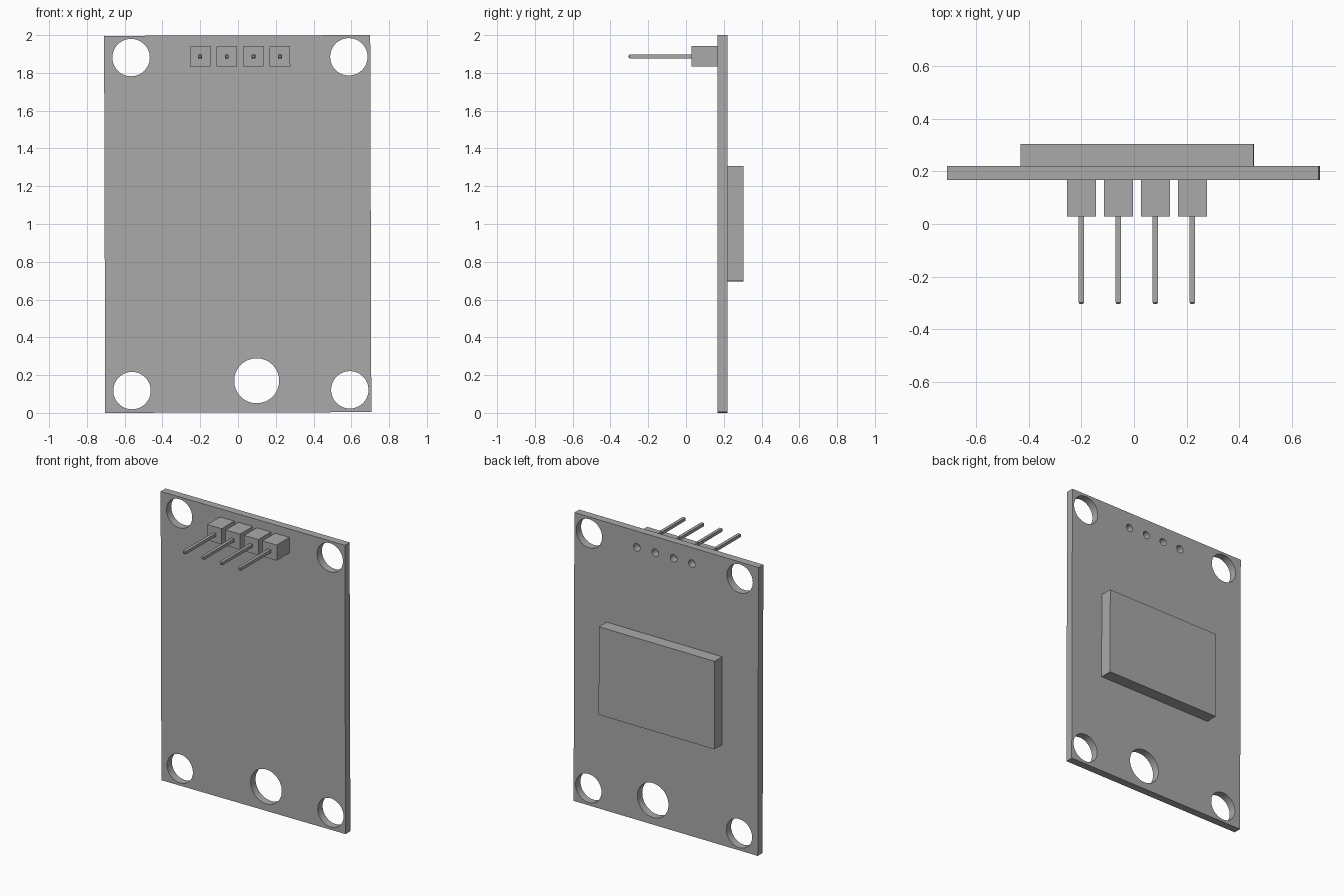
import bpy
import bmesh
from math import sin, cos, pi
from mathutils import Matrix, Vector

if "Cube" in bpy.data.objects:
    bpy.data.objects.remove(bpy.data.objects["Cube"], do_unlink=True)

TILT = Matrix.Rotation(-0.003, 4, 'Y')   # the whole module leans very slightly
FRONT, BACK = 0.167, 0.22                # faces of the circuit board
PIN_Z = 1.887
PIN_X = [-0.2 + 0.1405 * i for i in range(4)]

grey = bpy.data.materials.new("plain grey")
grey.use_nodes = True
colour = (0.4, 0.4, 0.4, 1)
grey.diffuse_color = colour
grey.node_tree.nodes["Principled BSDF"].inputs["Base Color"].default_value = colour


def box(name, centre, size, tip=0):
    """Box with an optional tapered tip on its front end."""
    bm = bmesh.new()
    bmesh.ops.create_cube(bm, size=1)
    bmesh.ops.scale(bm, vec=size, verts=bm.verts)
    if tip:
        end = min(bm.faces, key=lambda f: f.calc_center_median().y)
        inner = bmesh.ops.extrude_discrete_faces(bm, faces=[end])["faces"][0]
        for v in inner.verts:
            v.co.x *= 0.5
            v.co.z *= 0.5
            v.co.y -= tip
    bmesh.ops.transform(bm, matrix=Matrix.Translation(Vector(centre)) @ TILT, verts=bm.verts)
    mesh = bpy.data.meshes.new(name)
    bm.to_mesh(mesh)
    bm.free()
    obj = bpy.data.objects.new(name, mesh)
    bpy.context.collection.objects.link(obj)
    mesh.materials.append(grey)
    return obj


def outline(curve, points):
    spline = curve.splines.new('POLY')
    spline.points.add(len(points) - 1)
    for p, (x, z) in zip(spline.points, points):
        p.co = (x, z, 0, 1)
    spline.use_cyclic_u = True


def circle(x, z, r, n=48):
    return [(x + r * cos(2 * pi * i / n), z + r * sin(2 * pi * i / n)) for i in range(n)]


# Circuit board: outline with mounting holes, sensor hole and solder holes
curve = bpy.data.curves.new("circuit_board", 'CURVE')
curve.dimensions = '2D'
curve.fill_mode = 'BOTH'
curve.extrude = (BACK - FRONT) / 2
outline(curve, [(-0.703, 0), (0.706, 0.004), (0.7, 2), (-0.709, 1.996)])
for x, z in [(-0.566, 1.881), (0.587, 1.885), (-0.561, 0.118), (0.592, 0.122)]:
    outline(curve, circle(x, z, 0.099))
outline(curve, circle(0.099, 0.17, 0.119))
for x in PIN_X:
    outline(curve, circle(x, PIN_Z, 0.026, 24))
board = bpy.data.objects.new("circuit_board", curve)
bpy.context.collection.objects.link(board)
board.location.y = (FRONT + BACK) / 2
board.rotation_euler.x = pi / 2
curve.materials.append(grey)
bpy.ops.object.select_all(action='DESELECT')
board.select_set(True)
bpy.context.view_layer.objects.active = board
bpy.ops.object.convert(target='MESH')
bm = bmesh.new()
bm.from_mesh(board.data)
bmesh.ops.remove_doubles(bm, verts=bm.verts, dist=0.0001)
bmesh.ops.recalc_face_normals(bm, faces=bm.faces)
bm.to_mesh(board.data)
bm.free()
bpy.ops.object.shade_smooth_by_angle(angle=pi / 6)

# Chip on the back
box("chip", (0.012, (BACK + 0.304) / 2, 1.002), (0.885, 0.304 - BACK, 0.609))

# Pin header on the front
for i, x in enumerate(PIN_X, 1):
    box(f"header_block_{i}", (x, (0.029 + FRONT) / 2, PIN_Z), (0.11, FRONT - 0.029, 0.108))
    box(f"pin_{i}", (x, -0.134, PIN_Z), (0.021, 0.328, 0.021), tip=0.006)
